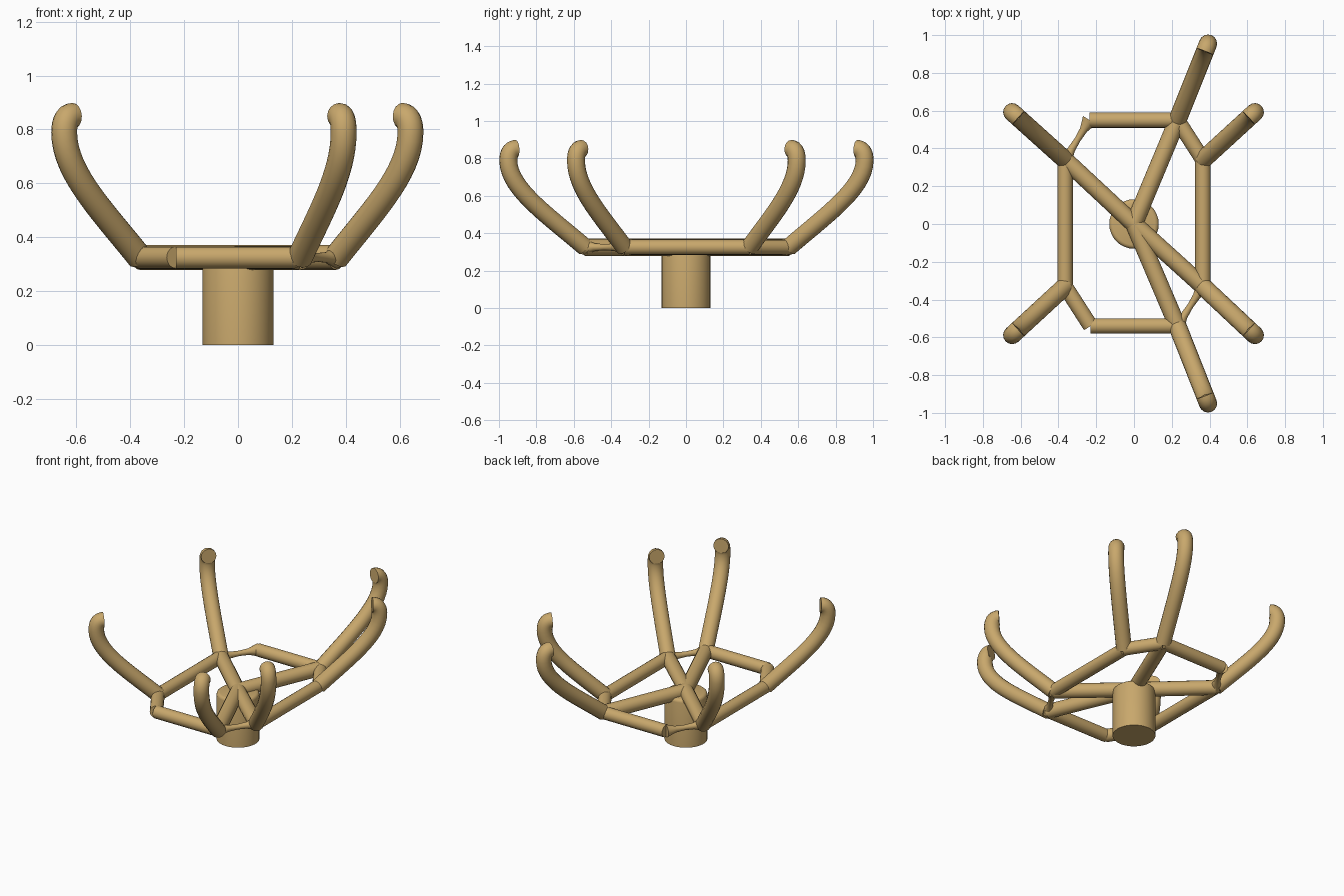
import bpy, bmesh
from mathutils import Vector
from mathutils.geometry import interpolate_bezier

if "Cube" in bpy.data.objects:
    bpy.data.objects.remove(bpy.data.objects["Cube"])

tan = bpy.data.materials.new("tan")
tan.diffuse_color = (0.58, 0.39, 0.15, 1)
tan.use_nodes = True
tan.node_tree.nodes["Principled BSDF"].inputs["Base Color"].default_value = tan.diffuse_color
Z = 0.325  # height of the frame


def tube(name, points, radius, scales=None):
    """Round capped tube swept along a list of points."""
    cu = bpy.data.curves.new(name, 'CURVE')
    cu.dimensions = '3D'
    cu.bevel_depth = radius
    cu.bevel_resolution = 6
    cu.use_fill_caps = True
    sp = cu.splines.new('POLY')
    sp.points.add(len(points) - 1)
    for i, p in enumerate(points):
        sp.points[i].co = (*p, 1)
        sp.points[i].radius = scales[i] if scales else 1
    tmp = bpy.data.objects.new(name + "_path", cu)
    bpy.context.collection.objects.link(tmp)
    bpy.context.view_layer.update()
    me = bpy.data.meshes.new_from_object(
        tmp.evaluated_get(bpy.context.evaluated_depsgraph_get()))
    bpy.data.objects.remove(tmp)
    me.name = name
    ob = bpy.data.objects.new(name, me)
    bpy.context.collection.objects.link(ob)
    finish(ob)
    return ob


def finish(ob):
    ob.data.materials.clear()
    ob.data.materials.append(tan)
    bpy.ops.object.select_all(action='DESELECT')
    bpy.context.view_layer.objects.active = ob
    ob.select_set(True)
    bpy.ops.object.shade_smooth_by_angle(angle=0.7)


# central post with a softened top edge
bpy.ops.mesh.primitive_cylinder_add(vertices=32, radius=0.131, depth=0.32,
                                    location=(0, 0, 0.16))
post = bpy.context.object
post.name = "post"
bm = bmesh.new()
bm.from_mesh(post.data)
top = [e for e in bm.edges if all(v.co.z > 0.1 for v in e.verts)]
bmesh.ops.bevel(bm, geom=top, offset=0.02, segments=3, profile=0.5, affect='EDGES')
bm.to_mesh(post.data)
bm.free()
finish(post)

# eight-cornered frame, two of its short sides pinched in the middle
corners = [(0.365, -0.33), (0.365, 0.34), (0.23, 0.55), (-0.235, 0.55),
           (-0.365, 0.34), (-0.365, -0.33), (-0.23, -0.54), (0.23, -0.54)]
for i, a in enumerate(corners):
    b = corners[(i + 1) % 8]
    pinch = [1, 0.5, 0.4, 0.5, 1] if i in (3, 7) else [1] * 5
    pa, pb = Vector((*a, Z)), Vector((*b, Z))
    tube("frame_side", [pa.lerp(pb, k / 4) for k in range(5)], 0.041, pinch)

# four spokes from the post to the frame
for i in (0, 2, 4, 7):
    tube("spoke", [(0, 0, Z), (*corners[i], Z)], 0.046)

# six upswept arms with tips hooked inward
arms = {0: (0.64, -0.588), 1: (0.64, 0.592), 2: (0.392, 0.955),
        4: (-0.645, 0.592), 5: (-0.645, -0.588), 7: (0.392, -0.95)}
for i, outer in arms.items():
    a = Vector((*corners[i], Z))
    d = Vector((*outer, Z)) - a
    length = d.length
    d.normalize()

    def at(s, z):
        return a + d * s + Vector((0, 0, z - Z))

    path = interpolate_bezier(at(0, Z), at(length * 0.5, 0.5),
                              at(length, 0.64), at(length, 0.79), 16)
    path += interpolate_bezier(at(length, 0.79), at(length, 0.825),
                               at(length - 0.015, 0.853),
                               at(length - 0.045, 0.85), 8)[1:]
    tube("arm", path, 0.048)
